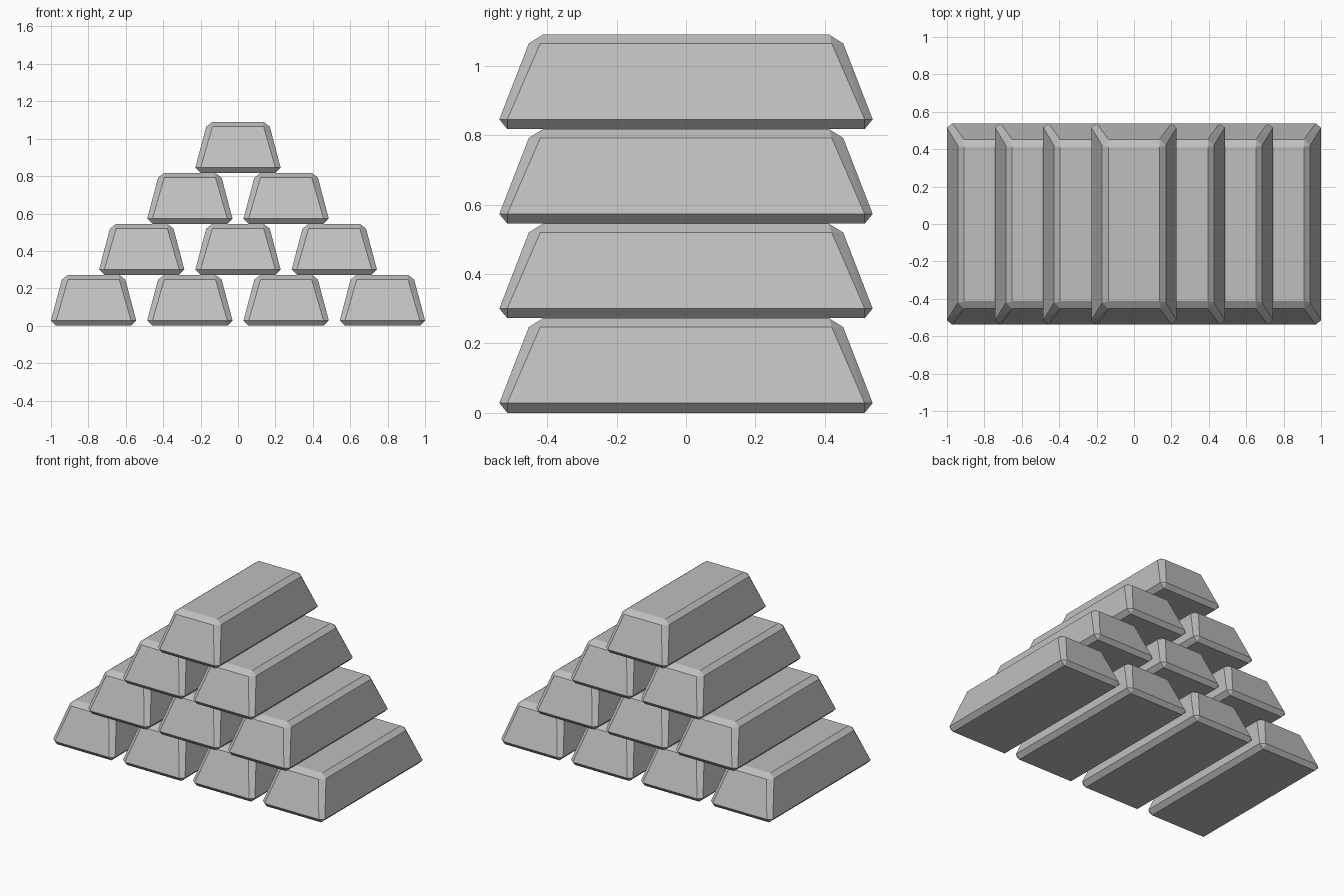
import bpy
import bmesh

cube = bpy.data.objects.get("Cube")
if cube:
    bpy.data.objects.remove(cube, do_unlink=True)

# One plain grey metal for every bar
grey = bpy.data.materials.new("grey_metal")
grey.use_nodes = True
colour = (0.52, 0.52, 0.52, 1)
grey.diffuse_color = colour
grey.node_tree.nodes["Principled BSDF"].inputs["Base Color"].default_value = colour

HEIGHT = 0.2725
SPACING = 0.5147
ROWS = 4

# Corner points of one quarter of a tapered bar with chamfered edges
QUARTER = [
    (0.2, 0.515, 0),
    (0.228, 0.515, 0.028), (0.2, 0.538, 0.028),
    (0.17, 0.42, 0.247), (0.137, 0.453, 0.247),
    (0.137, 0.412, HEIGHT),
]


def make_bar_mesh():
    """Mirror the quarter in x and y and wrap it in flat faces."""
    bm = bmesh.new()
    for x, y, z in QUARTER:
        for sx in (-1, 1):
            for sy in (-1, 1):
                bm.verts.new((sx * x, sy * y, z))
    bmesh.ops.convex_hull(bm, input=bm.verts)
    bmesh.ops.dissolve_limit(bm, angle_limit=0.06, verts=bm.verts, edges=bm.edges)
    bmesh.ops.recalc_face_normals(bm, faces=bm.faces)
    mesh = bpy.data.meshes.new("ingot")
    bm.to_mesh(mesh)
    bm.free()
    mesh.materials.append(grey)
    return mesh


# Stack the bars in a pyramid, one fewer in each row
bar = make_bar_mesh()
for row in range(ROWS):
    count = ROWS - row
    for i in range(count):
        ingot = bpy.data.objects.new(f"ingot_row{row + 1}_{i + 1}", bar)
        ingot.location = ((i - (count - 1) / 2) * SPACING, 0, row * HEIGHT)
        bpy.context.collection.objects.link(ingot)
